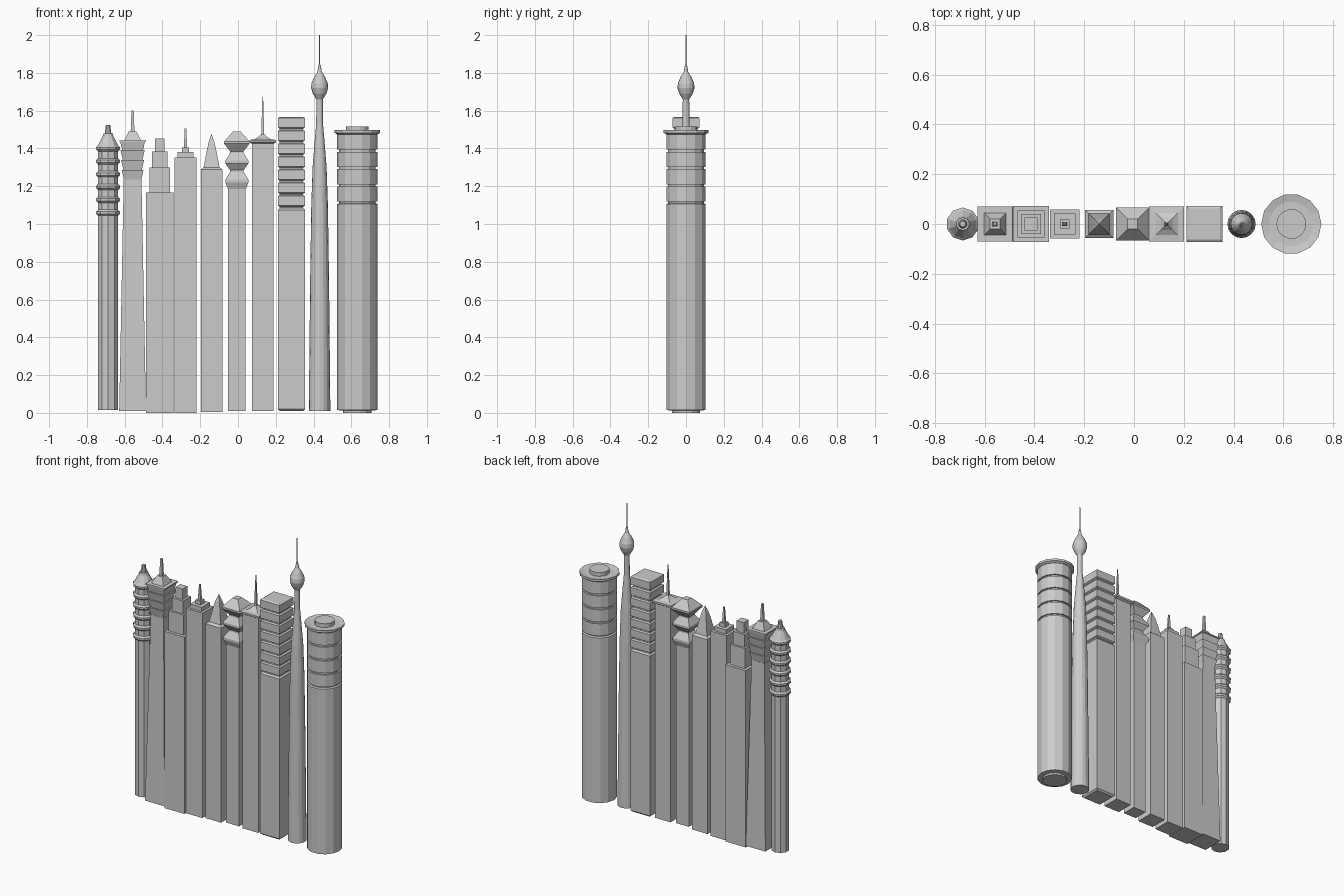
import bpy
import bmesh
import math

default_cube = bpy.data.objects.get("Cube")
if default_cube:
    bpy.data.objects.remove(default_cube, do_unlink=True)

# One stone grey for the whole skyline
stone = bpy.data.materials.new("stone_grey")
stone.use_nodes = True
grey = (0.6, 0.6, 0.6, 1)
stone.diffuse_color = grey
stone.node_tree.nodes["Principled BSDF"].inputs["Base Color"].default_value = grey


def loft(name, centre, profile, sides, turn=0.0):
    """Closed tower part from (radius, height) rings; radius is half width for squares."""
    bm = bmesh.new()
    square = sides == 4
    if square:
        turn = math.pi / 4
    rings = []
    for radius, height in profile:
        reach = radius * math.sqrt(2) if square else radius
        ring = []
        for i in range(sides):
            angle = turn + math.tau * i / sides
            ring.append(bm.verts.new((centre + reach * math.cos(angle),
                                      reach * math.sin(angle), height)))
        rings.append(ring)
    for low, high in zip(rings, rings[1:]):
        for i in range(sides):
            j = (i + 1) % sides
            bm.faces.new((low[i], low[j], high[j], high[i]))
    bm.faces.new(list(reversed(rings[0])))
    bm.faces.new(rings[-1])
    mesh = bpy.data.meshes.new(name)
    bm.to_mesh(mesh)
    bm.free()
    mesh.materials.append(stone)
    part = bpy.data.objects.new(name, mesh)
    bpy.context.collection.objects.link(part)
    return part


def block(name, centre, half, bottom, top, sides=4, turn=0.0):
    """Straight prism."""
    return loft(name, centre, [(half, bottom), (half, top)], sides, turn)


def tiers(name, centre, steps, bottom):
    """Stack of square blocks, each given as (half width, top)."""
    profile = []
    for half, top in steps:
        profile += [(half, bottom), (half, top)]
        bottom = top
    return loft(name, centre, profile, 4)


# Ringed round tower
centre, sides, turn = -0.688, 10, math.pi / 2
block("ringed_tower_shaft", centre, 0.056, 0.015, 1.41, sides, turn)
for i in range(6):
    z = 1.06 + 0.068 * i
    loft("ringed_tower_ring", centre,
         [(0.056, z - 0.016), (0.066, z - 0.006), (0.066, z + 0.006), (0.056, z + 0.016)],
         sides, turn)
loft("ringed_tower_roof", centre,
     [(0.065, 1.4), (0.03, 1.465), (0.026, 1.48), (0.018, 1.48), (0.012, 1.525)], sides, turn)

# Pagoda tower with flared storeys
centre = -0.558
loft("pagoda_tower_shaft", centre, [(0.071, 0.01), (0.047, 1.235)], 4)
for i in range(4):
    z = 1.235 + 0.052 * i
    low = 0.046 + 0.003 * i
    loft("pagoda_tower_storey", centre, [(low, z), (low + 0.012, z + 0.052)], 4)
loft("pagoda_tower_roof", centre, [(0.07, 1.435), (0.07, 1.443), (0.044, 1.443), (0.02, 1.49)], 4)
loft("pagoda_tower_spire", centre, [(0.01, 1.49), (0.006, 1.6)], 4)

# Stepped tower
tiers("stepped_tower", -0.414,
      [(0.073, 1.167), (0.054, 1.3), (0.041, 1.384), (0.026, 1.453)], 0)

# Setback tower with a mast
centre = -0.278
tiers("setback_tower", centre, [(0.059, 1.352), (0.043, 1.38), (0.019, 1.405)], 0)
loft("setback_tower_mast", centre, [(0.009, 1.405), (0.004, 1.505)], 4)

# Tower with a steep pyramid roof
centre = -0.14
block("pointed_tower_shaft", centre, 0.057, 0.005, 1.288)
loft("pointed_tower_roof", centre,
     [(0.057, 1.288), (0.042, 1.3), (0.028, 1.375), (0.016, 1.43), (0.001, 1.475)], 4)

# Lantern tower with zigzag storeys
centre, waist, eave = -0.006, 0.036, 0.061
block("lantern_tower_shaft", centre, 0.047, 0.01, 1.19)
profile = [(0.047, 1.185), (eave, 1.22), (eave, 1.235)]
for z in (1.32, 1.42):
    profile += [(waist, z - 0.045), (waist, z - 0.035), (eave, z), (eave, z + 0.015)]
profile[-2:] = [(0.067, 1.425), (0.067, 1.437), (0.02, 1.49)]
loft("lantern_tower_storeys", centre, profile, 4)

# Tower with a thin needle
centre = 0.131
block("needle_tower_shaft", centre, 0.057, 0.01, 1.43)
loft("needle_tower_cap", centre,
     [(0.057, 1.425), (0.07, 1.433), (0.07, 1.445), (0.045, 1.448), (0.024, 1.46), (0.008, 1.475)], 4)
loft("needle_tower_needle", centre, [(0.008, 1.475), (0.002, 1.675)], 4)

# Slab tower with recessed joints
centre, half, inset = 0.283, 0.072, 0.062
loft("slab_tower_shaft", centre,
     [(inset, 0.01), (half, 0.02), (half, 1.075), (inset, 1.085)], 4)
block("slab_tower_core", centre, inset, 1.08, 1.56)
for i in range(7):
    z = 1.091 + 0.069 * i
    loft("slab_tower_slab", centre,
         [(inset, z), (half, z + 0.006), (half, z + 0.056), (inset, z + 0.062)], 4)

# Broadcast tower with a bulb and antenna
centre, sides = 0.432, 16
loft("broadcast_tower_shaft", centre,
     [(0.057, 0.01), (0.05, 0.7), (0.044, 1.1), (0.037, 1.3), (0.025, 1.45), (0.018, 1.53),
      (0.017, 1.68)], sides)
loft("broadcast_tower_bulb", centre,
     [(0.017, 1.66), (0.036, 1.69), (0.045, 1.72), (0.043, 1.745), (0.028, 1.78),
      (0.012, 1.805), (0.005, 1.845)], sides)
block("broadcast_tower_antenna", centre, 0.003, 1.84, 2, 6)

# Wide drum tower with grooved upper bands
centre, sides, drum, groove = 0.632, 14, 0.107, 0.097
loft("drum_tower_shaft", centre,
     [(0.075, 0), (0.075, 0.012), (drum, 0.015), (drum, 1.105), (groove, 1.11)], sides)
block("drum_tower_core", centre, groove, 1.1, 1.48, sides)
for i in range(4):
    z = 1.118 + 0.092 * i
    block("drum_tower_band", centre, drum, z, z + 0.08, sides)
loft("drum_tower_cap", centre,
     [(drum, 1.475), (0.121, 1.483), (0.121, 1.497), (0.09, 1.49), (0.06, 1.49), (0.06, 1.515)],
     sides)
